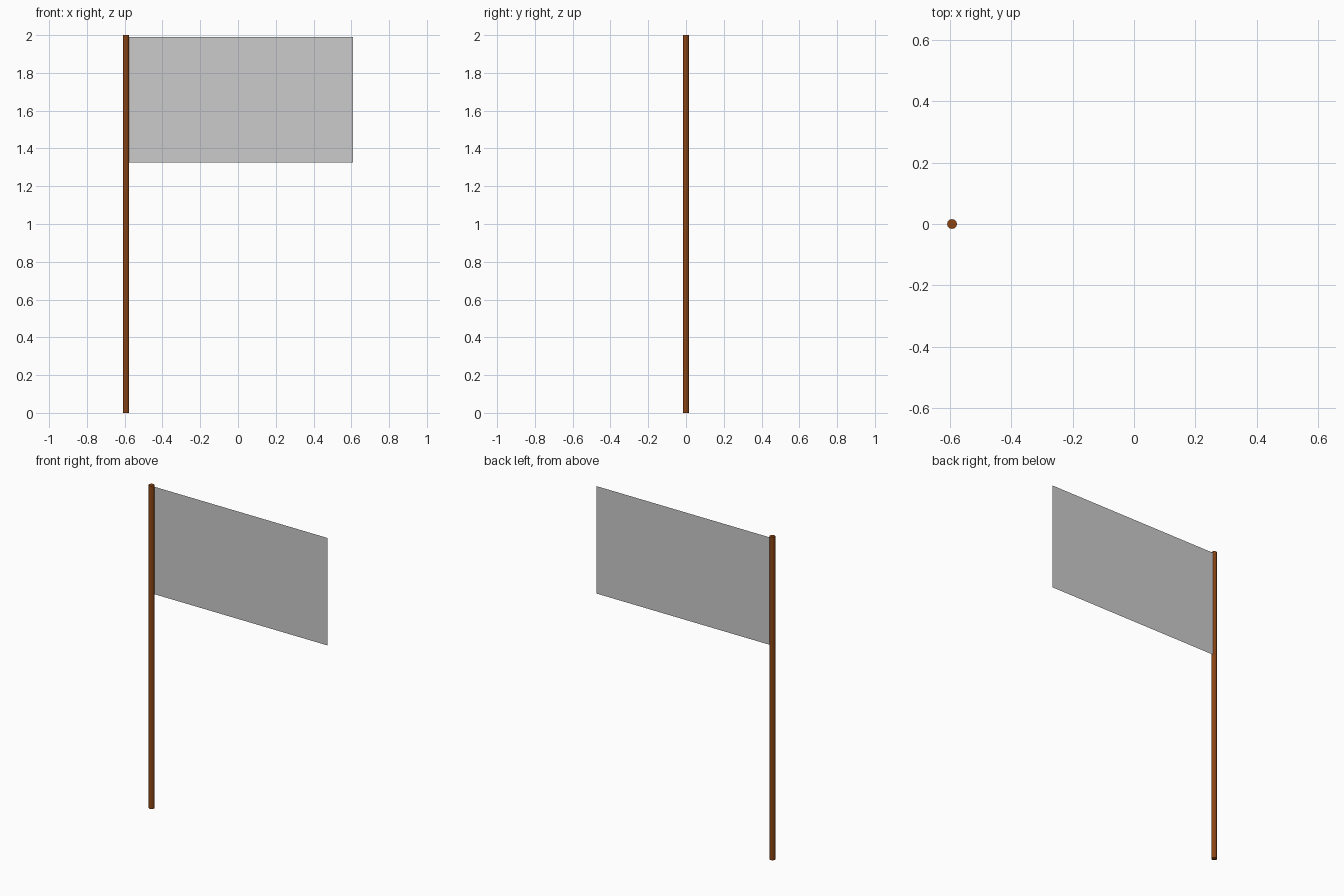
import bpy
from math import radians

if "Cube" in bpy.data.objects:
    bpy.data.objects.remove(bpy.data.objects["Cube"])

POLE_X, POLE_R, HEIGHT = -0.592, 0.016, 2.0
FLAG_W, FLAG_TOP, FLAG_BOTTOM, FLAG_Y = 1.2, 1.99, 1.325, 0.006

# Wooden pole
bpy.ops.mesh.primitive_cylinder_add(vertices=12, radius=POLE_R, depth=HEIGHT,
                                    location=(POLE_X, 0, HEIGHT / 2))
pole = bpy.context.object
pole.name = "flag_pole"
wood = bpy.data.materials.new("brown_wood")
wood.diffuse_color = (0.258, 0.06, 0.007, 1)
wood.use_nodes = True
wood.node_tree.nodes["Principled BSDF"].inputs["Base Color"].default_value = wood.diffuse_color
pole.data.materials.append(wood)

# Flat cloth sheet, hoisted from the pole's axis
bpy.ops.mesh.primitive_plane_add(size=1, rotation=(radians(90), 0, 0),
                                 location=(POLE_X + FLAG_W / 2, FLAG_Y,
                                           (FLAG_TOP + FLAG_BOTTOM) / 2))
flag = bpy.context.object
flag.name = "flag_cloth"
flag.scale = (FLAG_W, FLAG_TOP - FLAG_BOTTOM, 1)
bpy.ops.object.transform_apply(location=False, rotation=True, scale=True)
